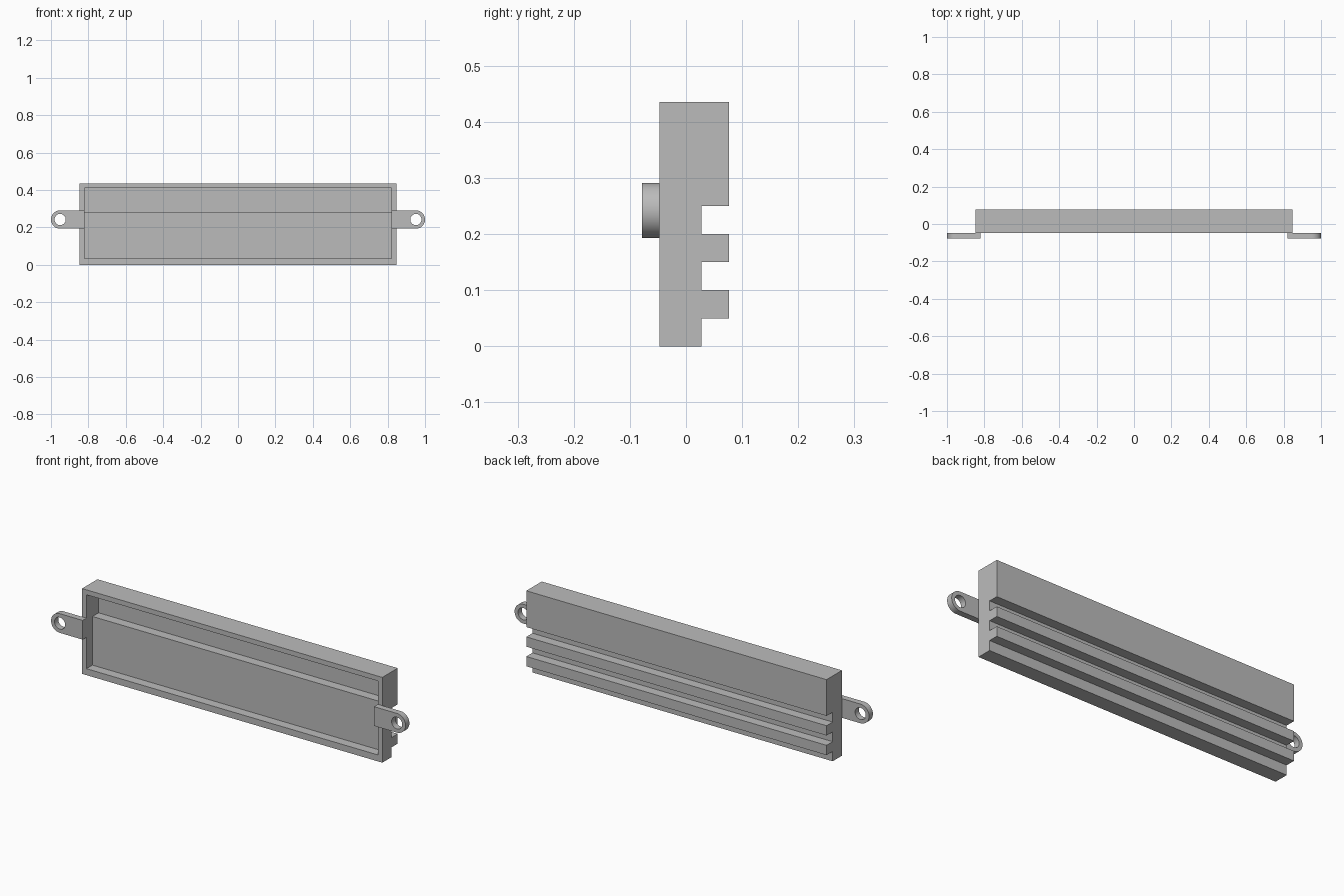
import bpy
import bmesh
from math import sin, cos, pi

old = bpy.data.objects.get("Cube")
if old:
    bpy.data.objects.remove(old, do_unlink=True)

# Single grey material
grey = bpy.data.materials.new("plain grey")
grey.use_nodes = True
colour = (0.5, 0.5, 0.5, 1)
grey.diffuse_color = colour
grey.node_tree.nodes["Principled BSDF"].inputs["Base Color"].default_value = colour


def prism(name, points, start, end, place):
    """Extrude a 2D outline from start to end; place maps (u, v, depth) to xyz."""
    bm = bmesh.new()
    low = [bm.verts.new(place(u, v, start)) for u, v in points]
    high = [bm.verts.new(place(u, v, end)) for u, v in points]
    bm.faces.new(low)
    bm.faces.new(high)
    for i in range(len(points)):
        j = (i + 1) % len(points)
        bm.faces.new((low[i], low[j], high[j], high[i]))
    bmesh.ops.recalc_face_normals(bm, faces=bm.faces)
    mesh = bpy.data.meshes.new(name)
    bm.to_mesh(mesh)
    bm.free()
    mesh.materials.append(grey)
    obj = bpy.data.objects.new(name, mesh)
    bpy.context.collection.objects.link(obj)
    return obj


def select(obj):
    bpy.ops.object.select_all(action="DESELECT")
    obj.select_set(True)
    bpy.context.view_layer.objects.active = obj


def cut(obj, cutter):
    mod = obj.modifiers.new("cut", "BOOLEAN")
    mod.operation = "DIFFERENCE"
    mod.solver = "EXACT"
    mod.object = cutter
    select(obj)
    bpy.ops.object.modifier_apply(modifier=mod.name)
    bpy.data.objects.remove(cutter, do_unlink=True)


def along_x(y, z, x):
    return (x, y, z)


def along_y(x, z, y):
    return (x, y, z)


def arc(cx, cz, radius, first, last, steps):
    angles = [first + (last - first) * i / steps for i in range(steps + 1)]
    return [(cx + radius * cos(a), cz + radius * sin(a)) for a in angles]


# Housing with two ribs and stepped grooves on the back
front, groove, back, height = -0.047, 0.028, 0.077, 0.435
profile = [(front, 0), (groove, 0)]
for base in (0.05, 0.15):
    profile += [(groove, base), (back, base), (back, base + 0.05), (groove, base + 0.05)]
profile += [(groove, 0.25), (back, 0.25), (back, height), (front, height)]
housing = prism("housing", profile, -0.847, 0.847, along_x)

# Open front recess, deeper above the ledge
floor, deep, ledge, bottom, top = 0.001, 0.05, 0.281, 0.033, 0.41
recess = [(front - 0.1, bottom), (floor, bottom), (floor, ledge),
          (deep, ledge), (deep, top), (front - 0.1, top)]
cut(housing, prism("recess_cutter", recess, -0.822, 0.822, along_x))

# Rounded mounting tabs with screw holes
tab_z, tab_r, eye_x = 0.242, 0.049, 0.951
for side, label in ((1, "left"), (-1, "right")):
    outline = [(0.822, tab_z - tab_r)] + arc(eye_x, tab_z, tab_r, -pi / 2, pi / 2, 24)
    outline.append((0.822, tab_z + tab_r))
    outline = [(side * x, z) for x, z in outline]
    tab = prism(label + "_mounting_tab", outline, -0.078, front, along_y)
    hole = arc(side * eye_x, tab_z, 0.03, 0, 2 * pi, 32)[:-1]
    cut(tab, prism("hole_cutter", hole, -0.2, 0.1, along_y))
    select(tab)
    bpy.ops.object.shade_smooth_by_angle()
